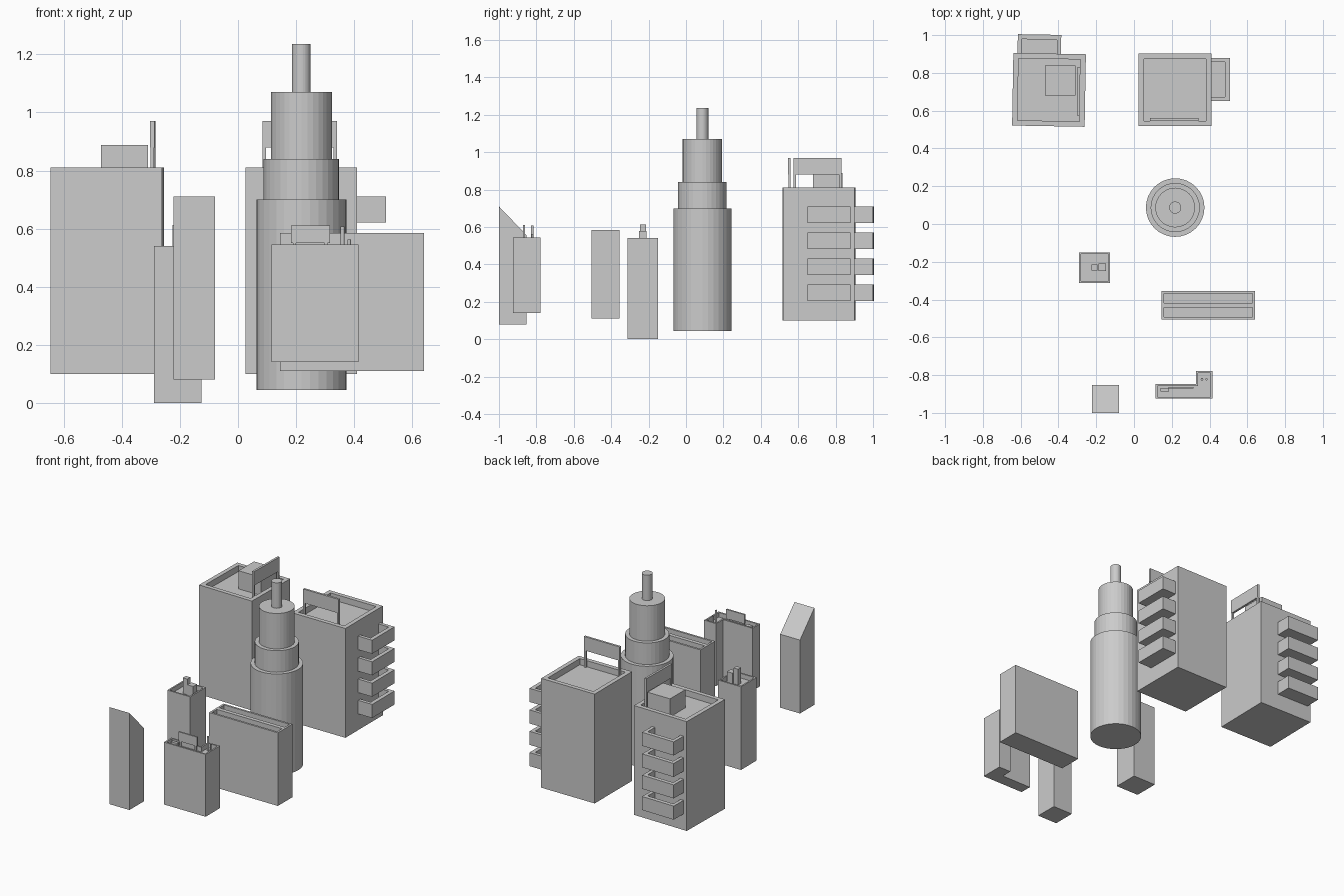
import bpy, bmesh
from math import radians
from mathutils import Matrix, Vector

if "Cube" in bpy.data.objects:
    bpy.data.objects.remove(bpy.data.objects["Cube"])


def finish(bm, name, mat=None):
    bmesh.ops.recalc_face_normals(bm, faces=bm.faces)
    me = bpy.data.meshes.new(name)
    bm.to_mesh(me)
    bm.free()
    ob = bpy.data.objects.new(name, me)
    if mat:
        ob.matrix_world = mat
    bpy.context.collection.objects.link(ob)
    return ob


def prism(name, outline, z0, z1, rim=0, sink=0, split_y=None, mat=None):
    """Extruded outline; optional sunken roof behind a parapet of width rim."""
    bm = bmesh.new()
    base = bm.faces.new([bm.verts.new((x, y, z0)) for x, y in outline])
    ext = bmesh.ops.extrude_face_region(bm, geom=[base], use_keep_orig=True)
    for v in ext["geom"]:
        if isinstance(v, bmesh.types.BMVert):
            v.co.z = z1
    bmesh.ops.recalc_face_normals(bm, faces=bm.faces)
    if split_y is not None:
        bmesh.ops.bisect_plane(bm, geom=bm.verts[:] + bm.edges[:] + bm.faces[:],
                               plane_co=(0, split_y, 0), plane_no=(0, 1, 0))
    if rim:
        tops = [f for f in bm.faces if all(abs(v.co.z - z1) < 1e-5 for v in f.verts)]
        bmesh.ops.inset_individual(bm, faces=tops, thickness=rim, use_even_offset=True)
        for f in tops:
            ext = bmesh.ops.extrude_discrete_faces(bm, faces=[f])
            for v in ext["faces"][0].verts:
                v.co.z -= sink
    return finish(bm, name, mat)


def box(name, x0, x1, y0, y1, z0, z1, **kw):
    return prism(name, [(x0, y0), (x1, y0), (x1, y1), (x0, y1)], z0, z1, **kw)


def cylinder(name, x, y, r, z0, z1, n=32):
    bm = bmesh.new()
    bmesh.ops.create_cone(bm, cap_ends=True, segments=n, radius1=r, radius2=r, depth=z1 - z0,
                          matrix=Matrix.Translation((x, y, (z0 + z1) / 2)))
    return finish(bm, name)


def apartment(name, x, y, angle):
    """Block with parapet, roof billboard on local -y, balconies on local +x."""
    m = Matrix.Translation((x, y, 0)) @ Matrix.Rotation(radians(angle), 4, 'Z')
    box(name + "_block", -.192, .192, -.192, .192, .10, .81, rim=.028, sink=.04, mat=m)
    box(name + "_billboard", -.132, .124, -.164, -.150, .88, .97, mat=m)
    for px in (-.132, .112):
        box(name + "_billboard_post", px, px + .012, -.163, -.151, .765, .885, mat=m)
    for z in (.205, .343, .482, .622):
        # U-shaped balcony wall and its floor
        u = [(.18, -.06), (.292, -.06), (.292, .17), (.18, .17),
             (.18, .148), (.266, .148), (.266, -.038), (.18, -.038)]
        prism(name + "_balcony_wall", u, z, z + .088, mat=m)
        box(name + "_balcony_floor", .18, .28, -.05, .16, z, z + .015, mat=m)


# Two apartment blocks at the back
apartment("right_apartment", .217, .71, 0)
apartment("left_apartment", -.45, .71, 89)
box("left_apartment_roof_room", -.472, -.31, .68, .838, .765, .888)

# Stepped round tower
for part, r, z0, z1 in (("base", .155, .045, .70), ("middle", .13, .70, .84),
                        ("top", .105, .84, 1.07), ("mast", .032, 1.07, 1.235)):
    cylinder("tower_" + part, .218, .087, r, z0, z1)

# Slim block with roof vents
box("slim_block", -.29, -.126, -.312, -.15, 0, .54, rim=.01, sink=.03)
box("slim_block_vent", -.188, -.147, -.25, -.21, .505, .578)
box("slim_block_chimney", -.225, -.193, -.245, -.214, .505, .612)

# Wide slab with two roof troughs
box("slab_block", .145, .64, -.505, -.355, .11, .585, rim=.013, sink=.03, split_y=-.43)

# Block with sloping roof
slope = box("sloped_block", -.222, -.08, -1, -.853, .08, .71)
for v in slope.data.vertices:
    if v.co.z > .5 and v.co.y > -.9:
        v.co.z = .557

# L-shaped block with billboard and pipes
prism("corner_block", [(.115, -.925), (.415, -.925), (.415, -.778), (.328, -.778),
                       (.328, -.848), (.115, -.848)], .14, .545, rim=.01, sink=.03)
box("corner_block_billboard", .182, .316, -.872, -.862, .55, .61)
for px in (.19, .298):
    box("corner_block_billboard_post", px, px + .01, -.871, -.863, .51, .555)
box("corner_block_vent", .14, .185, -.888, -.868, .51, .54)
cylinder("tall_pipe", .36, -.822, .007, .51, .607, 12)
cylinder("short_pipe", .383, -.822, .006, .51, .563, 12)
